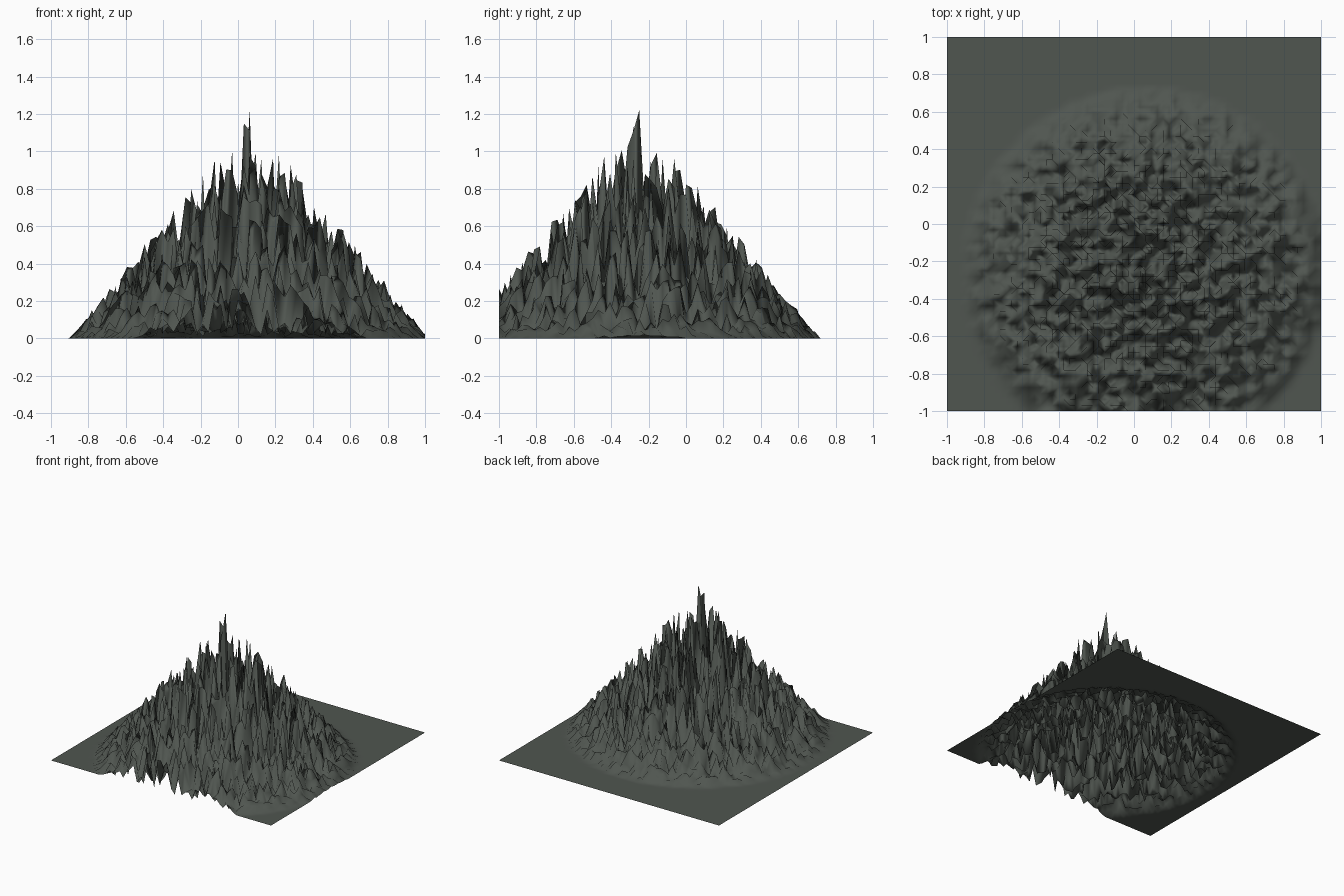
import bpy, bmesh, math, random

if "Cube" in bpy.data.objects:
    bpy.data.objects.remove(bpy.data.objects["Cube"])
random.seed(11)

N = 64                      # grid cells per side
CX, CY, R, H = 0.0625, -0.25, 0.97, 1.22   # peak position, foot radius, height
STEP = 2 / N

# flat ground sheet
bm = bmesh.new()
bmesh.ops.create_grid(bm, x_segments=N, y_segments=N, size=1.0)

# raise a cone of random spikes around the peak, with a twin spike beside it
for v in bm.verts:
    d = math.hypot(v.co.x - CX, v.co.y - CY)
    twin = math.hypot(v.co.x - CX + STEP, v.co.y - CY + STEP)
    if d < R:
        v.co.z = H * (1 - d / R) * random.uniform(0.06, 1.0)
    if d < 0.01:
        v.co.z = H
    elif twin < 0.01:
        v.co.z = 1.15

mesh = bpy.data.meshes.new("mountain")
bm.to_mesh(mesh)
bm.free()
mountain = bpy.data.objects.new("mountain", mesh)
bpy.context.collection.objects.link(mountain)
mesh.shade_smooth()

# dark green-grey rock
mat = bpy.data.materials.new("rock")
mat.diffuse_color = (0.08, 0.092, 0.08, 1)
mat.use_nodes = True
mat.node_tree.nodes["Principled BSDF"].inputs["Base Color"].default_value = mat.diffuse_color
mesh.materials.append(mat)
